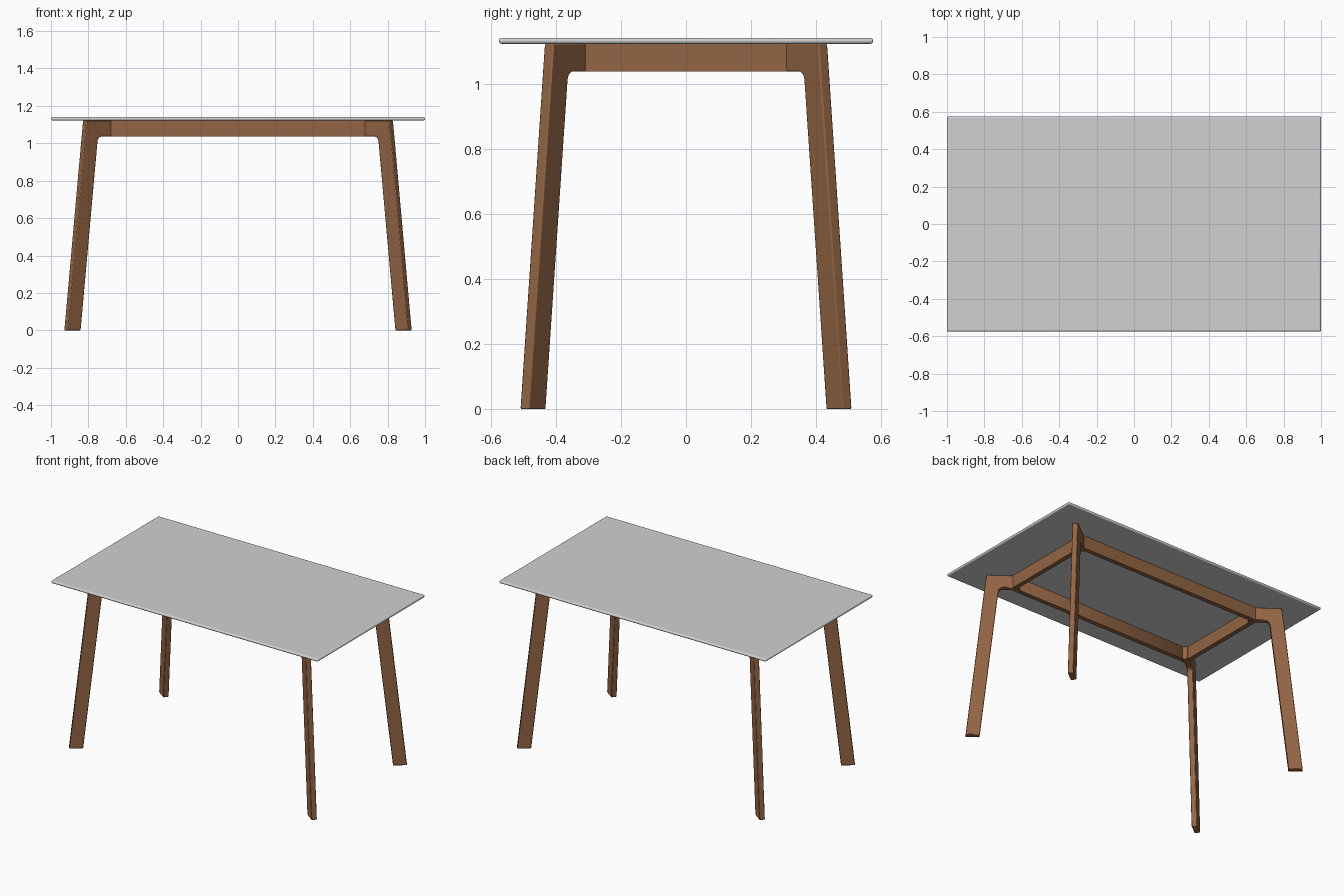
import bpy
import bmesh
import math
from mathutils import Vector

cube = bpy.data.objects.get("Cube")
if cube:
    bpy.data.objects.remove(cube, do_unlink=True)


def make_material(name, color):
    mat = bpy.data.materials.new(name)
    mat.use_nodes = True
    mat.diffuse_color = color
    mat.node_tree.nodes["Principled BSDF"].inputs["Base Color"].default_value = color
    return mat


wood = make_material("warm brown wood", (0.29, 0.13, 0.058, 1))
grey = make_material("light grey top", (0.64, 0.64, 0.64, 1))

Z_TOP = 1.122       # underside of the tabletop
Z_RAIL = 1.037      # underside of the rails


def prism(name, outline, offset, mat, bevel, segments):
    """Extrude a flat outline by an offset and round its edges."""
    bm = bmesh.new()
    face = bm.faces.new([bm.verts.new(p) for p in outline])
    ext = bmesh.ops.extrude_face_region(bm, geom=[face])
    verts = [g for g in ext["geom"] if isinstance(g, bmesh.types.BMVert)]
    bmesh.ops.translate(bm, verts=verts, vec=offset)
    bmesh.ops.recalc_face_normals(bm, faces=bm.faces)
    mesh = bpy.data.meshes.new(name)
    bm.to_mesh(mesh)
    bm.free()
    mesh.materials.append(mat)
    obj = bpy.data.objects.new(name, mesh)
    bpy.context.collection.objects.link(obj)
    if bevel:
        mod = obj.modifiers.new("rounded edges", "BEVEL")
        mod.width = bevel
        mod.segments = segments
        mod.limit_method = "ANGLE"
        mod.angle_limit = math.radians(40)
    bpy.ops.object.select_all(action="DESELECT")
    obj.select_set(True)
    bpy.context.view_layer.objects.active = obj
    bpy.ops.object.shade_smooth_by_angle(angle=math.radians(50))
    return obj


# Tabletop: thin slab with rounded rim
slab = [Vector((x, y, Z_TOP)) for x, y in
        ((-1, -0.575), (1, -0.575), (1, 0.575), (-1, 0.575))]
prism("tabletop", slab, Vector((0, 0, 0.018)), grey, 0.0085, 4)

# Leg profile: splayed post with a filleted elbow reaching inwards
profile = [(-0.043, 0), (0.043, 0), (-0.082, Z_TOP), (-0.288, Z_TOP), (-0.288, Z_RAIL)]
radius = 0.03
for i in range(7):
    a = math.radians(90 - 85 * i / 6)
    profile.append((-0.186 + radius * math.cos(a), Z_RAIL - radius + radius * math.sin(a)))

THICK = 0.035
for side, sx in (("left", 1), ("right", -1)):
    for end, sy in (("front", -1), ("back", 1)):
        across = Vector((-0.6 * sx, 0.8 * sy, 0)) * THICK
        foot = Vector((0.885 * sx, 0.47 * sy, 0)) - across / 2
        outline = [foot + Vector((0.8 * sx * s, 0.6 * sy * s, z)) for s, z in profile]
        prism(f"{end}_{side}_leg", outline, across, wood, 0.004, 2)

# Rails: mitred where they meet the diagonal leg plates
DEPTH = 0.03
rise = Vector((0, 0, Z_TOP - Z_RAIL))
for end, sy in (("front", -1), ("back", 1)):
    pts = ((-0.68, 0.338), (0.68, 0.338),
           (0.68 - DEPTH * 4 / 3, 0.338 - DEPTH), (DEPTH * 4 / 3 - 0.68, 0.338 - DEPTH))
    prism(f"{end}_rail", [Vector((x, y * sy, Z_RAIL)) for x, y in pts], rise, wood, 0, 1)
for side, sx in (("left", 1), ("right", -1)):
    pts = ((0.70, -0.31), (0.70, 0.31),
           (0.70 - DEPTH, 0.31 - DEPTH * 0.75), (0.70 - DEPTH, DEPTH * 0.75 - 0.31))
    prism(f"{side}_rail", [Vector((x * sx, y, Z_RAIL)) for x, y in pts], rise, wood, 0, 1)
